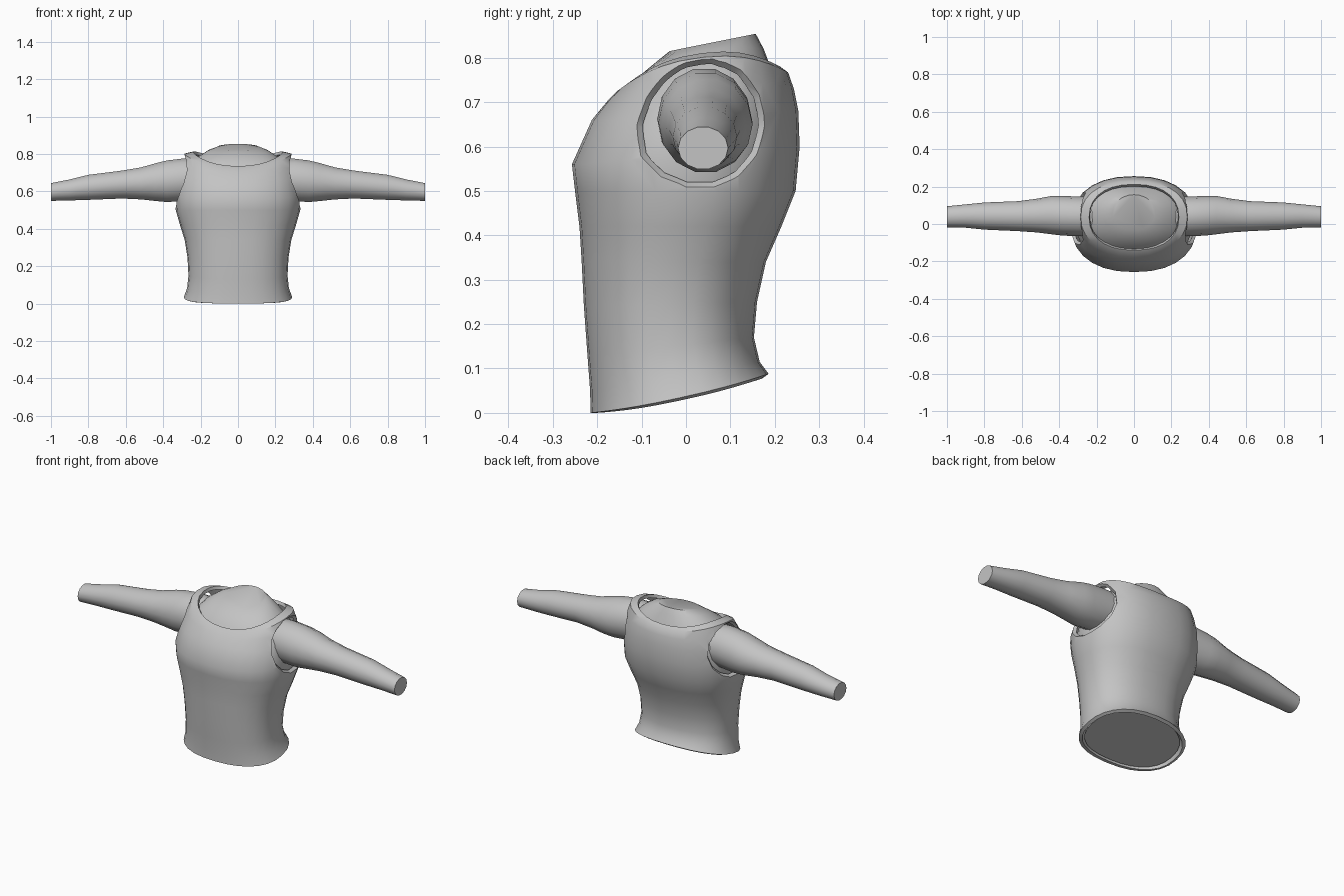
import bpy, bmesh
from math import sin, cos, pi, radians, copysign

if "Cube" in bpy.data.objects:
    bpy.data.objects.remove(bpy.data.objects["Cube"])

grey = bpy.data.materials.new("plain_grey")
grey.use_nodes = True
colour = (0.55, 0.55, 0.55, 1)
grey.diffuse_color = colour
grey.node_tree.nodes["Principled BSDF"].inputs["Base Color"].default_value = colour


def loft(name, rings, caps=True):
    """Skin a list of point rings, optionally closing both ends."""
    bm = bmesh.new()
    loops = [[bm.verts.new(p) for p in ring] for ring in rings]
    for low, high in zip(loops, loops[1:]):
        for j in range(len(low)):
            k = (j + 1) % len(low)
            bm.faces.new((low[j], low[k], high[k], high[j]))
    if caps:
        bm.faces.new(loops[0][::-1])
        bm.faces.new(loops[-1])
        bmesh.ops.recalc_face_normals(bm, faces=bm.faces)
    mesh = bpy.data.meshes.new(name)
    bm.to_mesh(mesh)
    bm.free()
    mesh.materials.append(grey)
    obj = bpy.data.objects.new(name, mesh)
    bpy.context.collection.objects.link(obj)
    return obj


def activate(obj):
    bpy.ops.object.select_all(action='DESELECT')
    obj.select_set(True)
    bpy.context.view_layer.objects.active = obj


def smooth(obj):
    activate(obj)
    bpy.ops.object.shade_smooth_by_angle(angle=radians(38))


def body_ring(half, front, back, z_front, z_back, bump=0, power=2.3, sides=28):
    """Tilted superellipse; bump lifts the left and right sides."""
    points = []
    for i in range(sides):
        c, s = cos(2 * pi * i / sides), sin(2 * pi * i / sides)
        u = copysign(abs(c) ** (2 / power), c)
        v = copysign(abs(s) ** (2 / power), s)
        t = (v + 1) / 2
        z = z_front + (z_back - z_front) * t + bump * c * c
        points.append((half * u, front + (back - front) * t, z))
    return points


# Vest: half width, front y, back y, front z, back z, side lift
vest_rings = [
    (.29, -.215, .186, 0, .088, -.01),
    (.272, -.216, .166, .05, .115, 0),
    (.265, -.222, .153, .13, .17, 0),
    (.27, -.23, .16, .24, .25, 0),
    (.285, -.235, .18, .34, .34, 0),
    (.31, -.24, .215, .42, .42, 0),
    (.333, -.25, .247, .5, .5, 0),
    (.337, -.257, .256, .56, .6, 0),
    (.325, -.212, .253, .66, .68, 0),
    (.305, -.175, .243, .705, .73, .03),
    (.285, -.155, .23, .725, .767, .055),
    (.24, -.14, .212, .735, .78, .053),
]
vest = loft("vest", [body_ring(*r) for r in vest_rings], caps=False)
solid = vest.modifiers.new("thickness", 'SOLIDIFY')
solid.thickness = .018
solid.offset = -1


# Flared armhole cutters that follow the curve of the chest side
def armhole_ring(side, offset, scale, sides=14):
    points = []
    for i in range(sides):
        a = 2 * pi * i / sides
        y = .03 + .14 * scale * cos(a)
        z = .648 + .15 * scale * sin(a)
        x = .345 - .19 * (z - .5) - 2 * y * y + offset
        points.append((side * x, y, z))
    return points


cutters = []
for side, label in ((1, "left"), (-1, "right")):
    steps = ((-.08, .6), (.06, 1.3), (.15, 1.3))
    cutter = loft(label + "_armhole_cutter", [armhole_ring(side, *s) for s in steps])
    cutter.hide_render = True
    cut = vest.modifiers.new(label + "_armhole", 'BOOLEAN')
    cut.operation = 'DIFFERENCE'
    cut.solver = 'EXACT'
    cut.object = cutter
    cutters.append(cutter)
activate(vest)
for modifier in list(vest.modifiers):
    bpy.ops.object.modifier_apply(modifier=modifier.name)
for cutter in cutters:
    bpy.data.objects.remove(cutter)
smooth(vest)

# Torso: sits just inside the vest, then rises to the cut neck
gap = .03
torso_rings = [body_ring(h - gap, f + gap * .8, b - gap * .8, zf + .008, zb + .004, lift)
               for h, f, b, zf, zb, lift in vest_rings[:9]]
torso_rings += [
    body_ring(.265, -.145, .213, .7, .73, .02),
    body_ring(.21, -.125, .19, .742, .78, .025),
    body_ring(.16, -.08, .175, .78, .82, .018, 2.1),
    body_ring(.115, -.037, .157, .815, .854, 0, 2),
]
smooth(loft("torso", torso_rings))

# Arms: x, front y, back y, bottom z, top z
arm_rings = [
    (.2, -.06, .145, .56, .775),
    (.3, -.065, .147, .545, .778),
    (.38, -.062, .15, .54, .768),
    (.44, -.055, .15, .546, .753),
    (.52, -.045, .135, .555, .73),
    (.62, -.038, .122, .56, .713),
    (.8, -.03, .115, .553, .69),
    (.9, -.02, .105, .55, .665),
    (1, -.018, .095, .548, .645),
]


def arm_ring(side, x, front, back, low, high, sides=14):
    angles = [2 * pi * i / sides for i in range(sides)]
    return [(side * x,
             (front + back) / 2 + (back - front) / 2 * cos(a),
             (low + high) / 2 + (high - low) / 2 * sin(a)) for a in angles]


for side, label in ((1, "left"), (-1, "right")):
    smooth(loft(label + "_arm", [arm_ring(side, *r) for r in arm_rings]))
